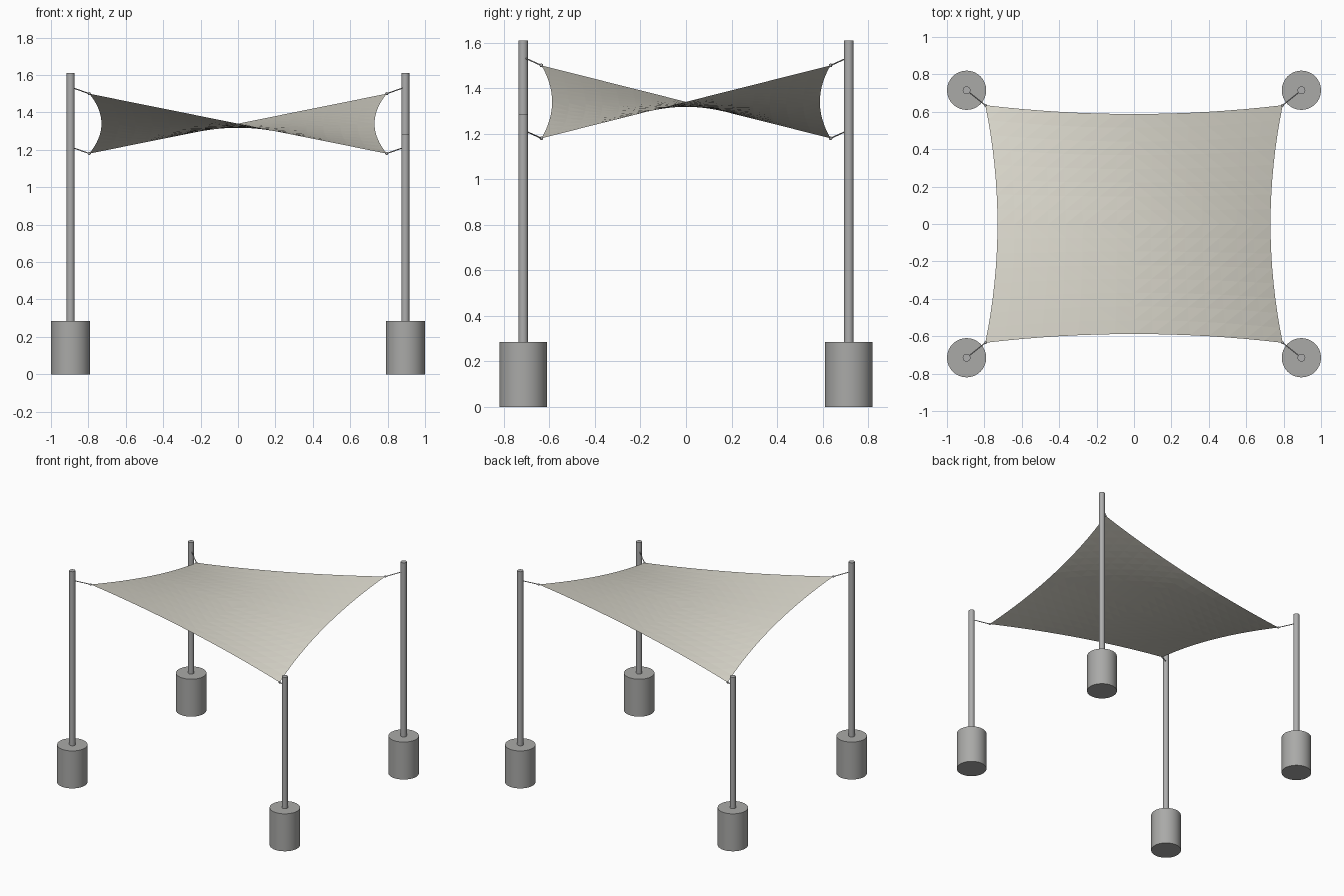
import bpy, bmesh
from mathutils import Vector

if "Cube" in bpy.data.objects:
    bpy.data.objects.remove(bpy.data.objects["Cube"])


def material(name, rgb):
    m = bpy.data.materials.new(name)
    m.diffuse_color = (*rgb, 1)
    m.use_nodes = True
    m.node_tree.nodes["Principled BSDF"].inputs["Base Color"].default_value = m.diffuse_color
    return m


FABRIC = material("sail fabric", (0.70, 0.68, 0.60))
CONCRETE = material("concrete", (0.40, 0.40, 0.39))
STEEL = material("galvanised steel", (0.42, 0.42, 0.42))


def rod(name, a, b, radius, sides, mat):
    """Cylinder from point a to point b."""
    a, b = Vector(a), Vector(b)
    d = b - a
    bpy.ops.mesh.primitive_cylinder_add(vertices=sides, radius=radius, depth=d.length,
                                        location=(a + b) / 2)
    o = bpy.context.object
    o.rotation_euler = d.to_track_quat('Z', 'Y').to_euler()
    o.name = name
    o.data.materials.append(mat)
    bpy.ops.object.shade_smooth_by_angle(angle=0.5)
    return o


def sail_point(u, v):
    """Twisted sail with inward-curved edges and a slight sag, u and v in -1..1."""
    x = 0.795 * u - 0.065 * u * (1 - v * v)
    y = 0.635 * v - 0.047 * v * (1 - u * u)
    z = 1.34 + 0.16 * u * v - 0.022 * (1 - u * u) * (1 - v * v)
    return Vector((x, y, z))


# Fabric sail
N = 16
bm = bmesh.new()
grid = [[bm.verts.new(sail_point(2 * i / N - 1, 2 * j / N - 1)) for j in range(N + 1)]
        for i in range(N + 1)]
for i in range(N):
    for j in range(N):
        bm.faces.new((grid[i][j], grid[i + 1][j], grid[i + 1][j + 1], grid[i][j + 1]))
bmesh.ops.triangulate(bm, faces=bm.faces[:])
me = bpy.data.meshes.new("shade_sail")
bm.to_mesh(me)
bm.free()
me.materials.append(FABRIC)
bpy.context.collection.objects.link(bpy.data.objects.new("shade_sail", me))

# Footing, post, cable and corner ring at each corner
for sx, side in ((-1, "left"), (1, "right")):
    for sy, end in ((-1, "front"), (1, "back")):
        tag = f"{end}_{side}"
        px, py = 0.895 * sx, 0.715 * sy
        corner = sail_point(sx, sy)
        top = 1.61 if sx * sy > 0 else 1.285
        rod(f"{tag}_footing", (px, py, 0), (px, py, 0.285), 0.105, 32, CONCRETE)
        rod(f"{tag}_post", (px, py, 0.2), (px, py, top), 0.021, 20, STEEL)
        rod(f"{tag}_cable", corner, (px, py, corner.z + 0.036), 0.003, 8, STEEL)
        bpy.ops.mesh.primitive_uv_sphere_add(segments=12, ring_count=8, radius=0.008,
                                             location=corner)
        ring = bpy.context.object
        ring.name = f"{tag}_sail_fixing"
        ring.data.materials.append(STEEL)
        bpy.ops.object.shade_smooth()
